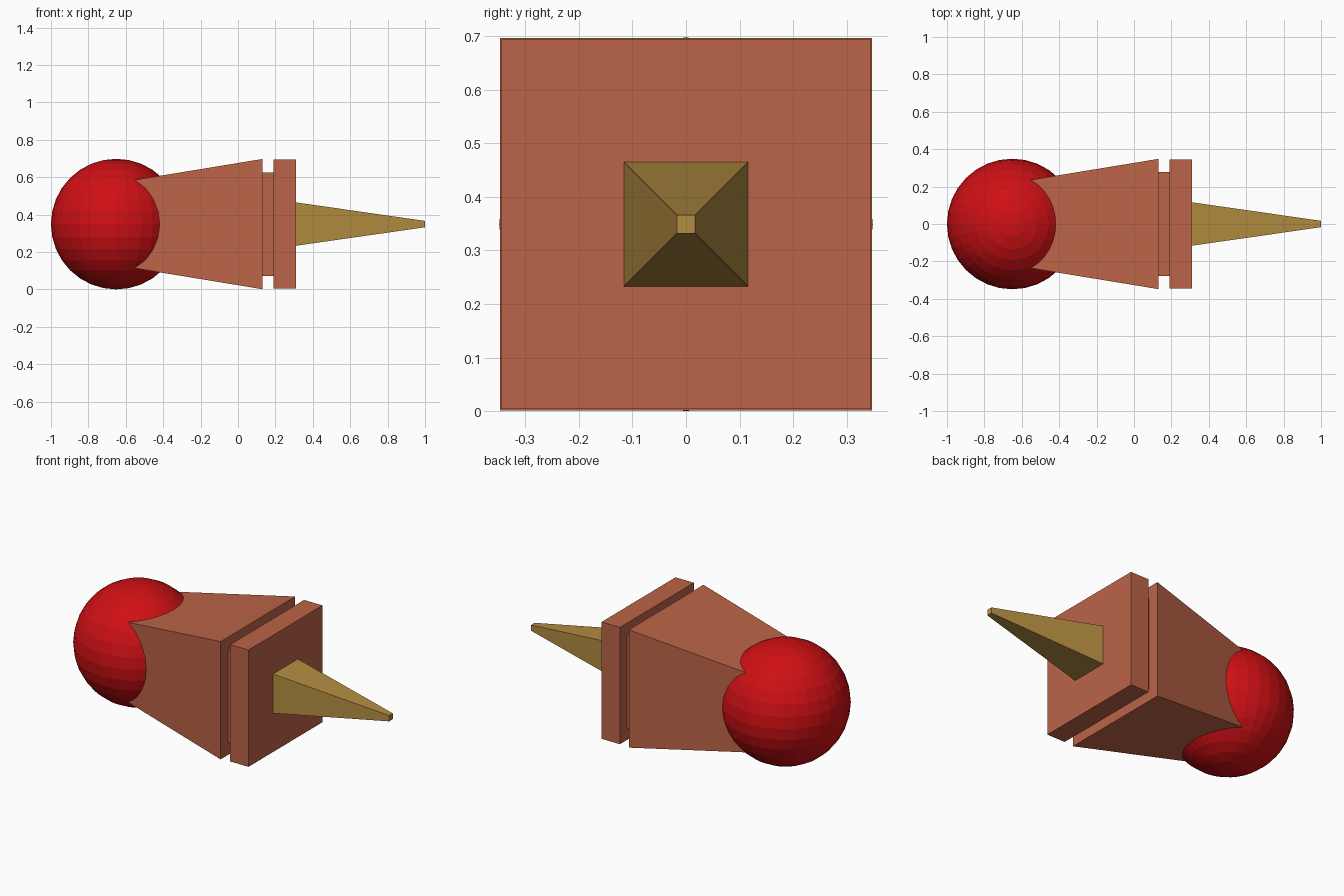
import bpy
import bmesh

if "Cube" in bpy.data.objects:
    bpy.data.objects.remove(bpy.data.objects["Cube"])

CZ = 0.349  # height of the pin's axis


def material(name, rgb):
    m = bpy.data.materials.new(name)
    m.diffuse_color = (*rgb, 1.0)
    m.use_nodes = True
    m.node_tree.nodes["Principled BSDF"].inputs["Base Color"].default_value = m.diffuse_color
    return m


def finish(name, bm, mat):
    bmesh.ops.recalc_face_normals(bm, faces=bm.faces)
    me = bpy.data.meshes.new(name)
    bm.to_mesh(me)
    bm.free()
    me.materials.append(mat)
    ob = bpy.data.objects.new(name, me)
    ob.location.z = CZ
    bpy.context.collection.objects.link(ob)
    return ob


def square_taper(name, x0, h0, x1, h1, mat):
    """Square-section block along x, half-width h0 at x0 and h1 at x1."""
    bm = bmesh.new()
    bmesh.ops.create_cube(bm, size=2)
    for v in bm.verts:
        x, h = (x0, h0) if v.co.x < 0 else (x1, h1)
        v.co = (x, v.co.y * h, v.co.z * h)
    return finish(name, bm, mat)


red = material("red", (0.62, 0.005, 0.007))
clay = material("clay", (0.50, 0.125, 0.063))
brass = material("brass", (0.46, 0.27, 0.053))

# Ball head
bm = bmesh.new()
bmesh.ops.create_uvsphere(bm, u_segments=32, v_segments=16, radius=0.349)
ball = finish("ball_head", bm, red)
ball.location.x = -0.651

# Tapered grip, its narrow end buried in the ball
square_taper("grip", -0.62, 0.225, 0.13, 0.348, clay)
# Recessed neck and square collar
square_taper("neck", 0.13, 0.277, 0.19, 0.277, clay)
square_taper("collar", 0.19, 0.345, 0.31, 0.345, clay)
# Blunt pyramid spike
square_taper("spike", 0.31, 0.116, 1.0, 0.017, brass)
